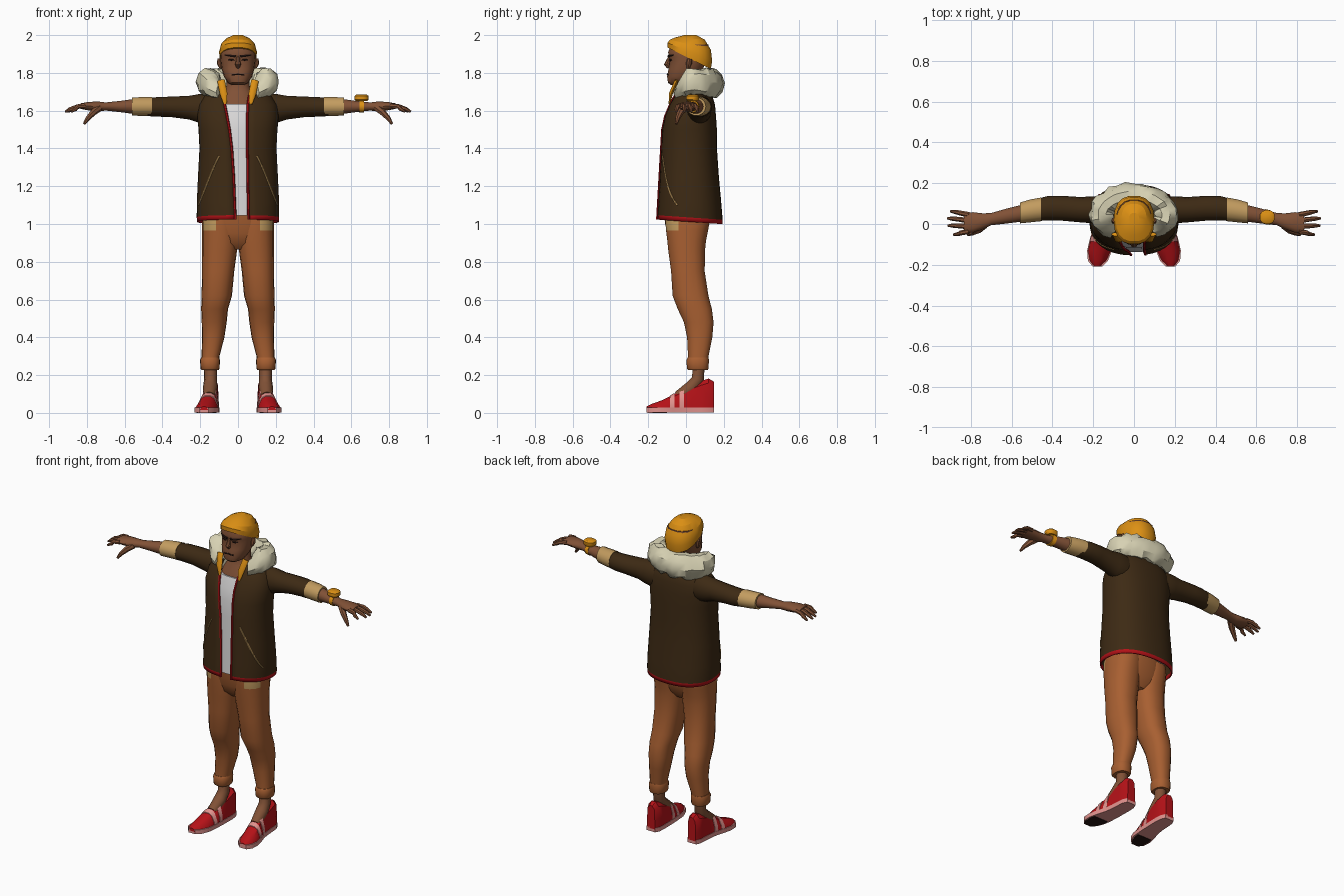
import bpy, bmesh, math, random
from mathutils import Vector

if "Cube" in bpy.data.objects:
    bpy.data.objects.remove(bpy.data.objects["Cube"])
random.seed(4)

MATS = {}
for name, c in {
    "jacket_brown": (0.047, 0.023, 0.007), "trim_red": (0.47, 0.006, 0.009),
    "shirt_white": (0.70, 0.69, 0.69), "fur_cream": (0.68, 0.64, 0.45),
    "cuff_tan": (0.54, 0.33, 0.115), "skin": (0.22, 0.083, 0.037),
    "trouser_rust": (0.39, 0.115, 0.031), "gold": (0.72, 0.28, 0.007),
    "sole_pink": (0.75, 0.29, 0.27), "dark": (0.018, 0.008, 0.006)}.items():
    m = bpy.data.materials.new(name)
    m.diffuse_color = (*c, 1)
    m.use_nodes = True
    m.node_tree.nodes["Principled BSDF"].inputs["Base Color"].default_value = m.diffuse_color
    MATS[name] = m


def loft(name, rings, mats, closed=True, rule=None, angle=40):
    """Skin a list of point rings; closed rings get end caps."""
    bm = bmesh.new()
    vs = [[bm.verts.new(p) for p in r] for r in rings]
    n = len(vs[0])
    for a, b in zip(vs, vs[1:]):
        for i in range(n if closed else n - 1):
            j = (i + 1) % n
            bm.faces.new((a[i], a[j], b[j], b[i]))
    if closed:
        bm.faces.new(vs[0])
        bm.faces.new(vs[-1])
    bmesh.ops.recalc_face_normals(bm, faces=bm.faces)
    if rule:
        for f in bm.faces:
            f.material_index = rule(f.calc_center_median())
    me = bpy.data.meshes.new(name)
    bm.to_mesh(me)
    bm.free()
    for m in mats.split():
        me.materials.append(MATS[m])
    ob = bpy.data.objects.new(name, me)
    bpy.context.collection.objects.link(ob)
    bpy.context.view_layer.objects.active = ob
    ob.select_set(True)
    if angle:
        bpy.ops.object.shade_smooth_by_angle(angle=math.radians(angle))
    ob.select_set(False)
    return ob


def spow(v, e):
    return math.copysign(abs(v) ** e, v)


def oval(row, cx=0, n=18, e=0.85, tilt=0, a0=0, a1=None):
    """Horizontal rounded ring from (z, half width, front y, back y)."""
    z, rx, yf, yb = row[:4]
    cy, ry = (yf + yb) / 2, (yb - yf) / 2
    out = []
    for i in range(n):
        t = a0 + (a1 - a0) * i / (n - 1) if a1 else 2 * math.pi * i / n
        y = cy + ry * spow(math.sin(t), e)
        out.append((cx + rx * spow(math.cos(t), e), y, z + tilt * y))
    return out


def column(name, rows, mats, cx=0, **kw):
    return loft(name, [oval(r, cx) for r in rows], mats, **kw)


def lerp_row(rows, z):
    for a, b in zip(rows, rows[1:]):
        if z <= b[0]:
            t = (z - a[0]) / (b[0] - a[0])
            return [p + (q - p) * t for p, q in zip(a, b)]
    return rows[-1]


def on_front(rows, x, z, out=0.002, e=0.85):
    """Point on the front of a column at x, z."""
    _, rx, yf, yb = lerp_row(rows, z)[:4]
    k = max(0, 1 - abs(x / rx) ** (2 / e)) ** (e / 2)
    return (x, (yf + yb) / 2 - (yb - yf) / 2 * k - out, z)


def tube(name, pts, radii, mat, n=8, flat=1, ref=(0, 1, 0)):
    pts = [Vector(p) for p in pts]
    if not isinstance(radii, (list, tuple)):
        radii = [radii] * len(pts)
    rings = []
    for i, p in enumerate(pts):
        t = (pts[min(i + 1, len(pts) - 1)] - pts[max(i - 1, 0)]).normalized()
        u = t.cross(Vector(ref)).normalized()
        v = t.cross(u)
        rings.append([p + radii[i] * (u * math.cos(a) + v * flat * math.sin(a))
                      for a in (2 * math.pi * k / n for k in range(n))])
    return loft(name, rings, mat)


def limb(name, rows, mat, s, n=14):
    """Sideways loft from (x, centre y, centre z, half y, half z)."""
    return loft(name, [[(s * x, y + ry * math.cos(a), z + rz * math.sin(a))
                        for a in (2 * math.pi * k / n for k in range(n))]
                       for x, y, z, ry, rz in rows], mat)


# Jacket: open shell; rows also hold the x of both front edges
JACKET = [(1.013, .213, -.15, .19, -.015, .056), (1.036, .215, -.15, .19, -.015, .056),
          (1.12, .214, -.145, .182, -.018, .054), (1.25, .208, -.138, .17, -.023, .052),
          (1.40, .20, -.13, .16, -.033, .05), (1.50, .205, -.125, .16, -.045, .05),
          (1.57, .212, -.11, .155, -.058, .05), (1.63, .203, -.085, .15, -.07, .052),
          (1.68, .17, -.06, .135, -.08, .06), (1.71, .12, -.04, .11, -.08, .06)]
rings = []
for r in JACKET:
    ang = lambda x: math.acos((abs(x) / r[1]) ** (1 / .85))
    rings.append(oval(r, n=34, a0=-ang(r[5]), a1=math.pi + ang(r[4]),
                      tilt=-.07 if r[0] < 1.1 else 0))
jacket = loft("jacket", rings, "jacket_brown trim_red", closed=False,
              rule=lambda c: int(c.z < 1.045 and c.z + .07 * c.y < 1.03))
sol = jacket.modifiers.new("thickness", 'SOLIDIFY')
sol.thickness, sol.offset = .008, 0
for side, k in (("right", 4), ("left", 5)):
    tube("zip_trim_" + side, [on_front(JACKET, r[k], r[0] + (.01 if r[0] < 1.1 else 0))
                              for r in JACKET[:9]], .007, "trim_red", n=6)

# Shirt, neck and chest
column("shirt", [(1.045, .18, -.138, .15), (1.25, .175, -.128, .14), (1.40, .17, -.121, .13),
                 (1.5, .17, -.116, .13), (1.57, .17, -.101, .12), (1.635, .13, -.078, .1)],
       "shirt_white")
column("neck", [(1.61, .11, -.076, .09), (1.66, .10, -.062, .09), (1.70, .075, -.04, .085),
                (1.73, .062, -.032, .08), (1.80, .06, -.03, .08)], "skin")

# Head and face
HEAD = [(1.735, .03, -.08, .0), (1.748, .055, -.096, .03), (1.78, .074, -.101, .06),
        (1.82, .087, -.094, .09), (1.865, .093, -.086, .11), (1.885, .094, -.092, .115),
        (1.91, .095, -.096, .12), (1.95, .086, -.08, .12)]
column("head", HEAD, "skin")
tube("nose", [(0, -.082, 1.89), (0, -.094, 1.865), (0, -.101, 1.845), (0, -.09, 1.83)],
     [.008, .011, .016, .011], "skin")
tube("mouth", [on_front(HEAD, x, 1.793 - abs(x) * .12, 0) for x in (-.034, -.017, 0, .017, .034)],
     .004, "dark", n=6, ref=(0, 0, 1))
for s, side in ((1, "left"), (-1, "right")):
    tube("brow_" + side, [on_front(HEAD, s * x, 1.886 + x * .12, 0) for x in (.012, .03, .05, .07)],
         [.007, .007, .006, .003], "dark", n=6, ref=(0, 0, 1))
    tube("eye_" + side, [on_front(HEAD, s * x, 1.869, 0) for x in (.02, .035, .052)],
         [.003, .006, .003], "dark", n=6, ref=(0, 0, 1))
    tube("ear_" + side, [(s * .09, .012, 1.825), (s * .096, .015, 1.85), (s * .097, .02, 1.875)],
         [.008, .016, .012], "skin")

# Cap, with its lower edge dropping to the back
loft("cap", [oval(r[:4], tilt=r[4]) for r in
             [(1.885, .098, -.099, .133, -.5), (1.92, .1, -.1, .14, -.4),
              (1.955, .09, -.086, .133, -.25), (1.984, .062, -.055, .1, -.08),
              (2.0, .025, -.01, .055, 0)]], "gold", angle=25)

# Fur collar: ragged tube around the neck, open at the front
rings = []
N = 26
for i in range(N + 1):
    f = abs(2 * i / N - 1)                        # 0 at the back, 1 at the front ends
    t = math.radians(-55 + 290 * i / N)
    end = max(0, (f - .75) / .25)
    d = Vector((math.cos(t), math.sin(t), 0))
    c = Vector((.157 * d.x, .045 + .095 * d.y, 1.745 + .01 * f - .06 * end))
    ring = []
    for k in range(10):
        a = 2 * math.pi * k / 10
        g = random.uniform(.85, 1.13) * (1 - .35 * end)
        ring.append(c + g * (d * .063 * math.cos(a) + Vector((0, 0, .074 * math.sin(a)))))
    rings.append(ring)
loft("fur_collar", rings, "fur_cream", angle=30)

# Hand finger paths
FINGERS = [(.045, .062, .90), (.016, .028, .915), (-.012, -.008, .912), (-.036, -.052, .885)]
# Leg rows: z, inner x, outer x, front y, back y
LEG = [(.24, .102, .192, .012, .115), (.3, .098, .193, .01, .12), (.4, .072, .19, .005, .14),
       (.48, .06, .192, -.012, .147), (.55, .053, .195, -.045, .138), (.62, .032, .193, -.072, .12),
       (.75, .02, .19, -.08, .1), (.86, .005, .19, -.095, .102), (.91, 0, .19, -.1, .107),
       (.965, 0, .19, -.107, .118), (1.005, 0, .19, -.11, .125), (1.04, 0, .185, -.11, .125)]
# Shoe stations: y, centre x, half width, top height
SHOE = [(-.208, .180, .022, .034), (-.18, .177, .046, .048), (-.13, .169, .057, .066),
        (-.07, .159, .053, .095), (-.02, .150, .047, .125), (.03, .146, .044, .145),
        (.08, .144, .043, .168), (.12, .144, .04, .182), (.148, .144, .028, .165)]


def shoe_ring(y, s, g=1.0):
    _, cx, w, h = lerp_row(SHOE, y)
    k = .62 + .25 * max(0, min(1, (y + .03) / .08))
    prof = [(-1, .02), (-.97, h * .45), (-k, h * .87), (-k * .4, h), (k * .4, h),
            (k, h * .87), (.97, h * .45), (1, .02)]
    return [(s * (cx + g * w * a), y, z * (g if z > .02 else 1)) for a, z in prof]


def sole_ring(y, s, g, z0, z1):
    _, cx, w, _ = lerp_row(SHOE, y)
    return [(s * (cx + g * w * a), y, z) for a, z in ((-1, z0), (1, z0), (1, z1), (-1, z1))]


for s, side in ((1, "left"), (-1, "right")):
    # Arm
    limb("sleeve_" + side, [(.08, .06, 1.605, .06, .075), (.16, .068, 1.608, .068, .084),
                            (.21, .07, 1.612, .066, .077), (.26, .07, 1.616, .062, .064),
                            (.35, .077, 1.62, .061, .056), (.42, .078, 1.62, .06, .053),
                            (.48, .068, 1.62, .054, .05)], "jacket_brown", s)
    limb("cuff_" + side, [(.455, .072, 1.622, .058, .052), (.51, .064, 1.622, .056, .051),
                          (.56, .054, 1.622, .051, .049)], "cuff_tan", s)
    limb("forearm_" + side, [(.54, .055, 1.622, .042, .042), (.62, .04, 1.622, .037, .031),
                             (.70, .024, 1.622, .03, .022), (.74, .014, 1.622, .038, .027),
                             (.79, .008, 1.624, .05, .023), (.835, .004, 1.624, .049, .015)],
         "skin", s)
    for i, (y0, y1, x1) in enumerate(FINGERS):
        tube(f"finger_{i + 1}_{side}", [(s * .81, y0, 1.626), (s * .85, (y0 + y1) / 2, 1.622),
                                        (s * (x1 - .025), y1 * .95, 1.608), (s * x1, y1, 1.594)],
             [.014, .0125, .011, .006], "skin", n=7)
    tube("thumb_" + side, [(s * .735, -.005, 1.615), (s * .765, -.03, 1.592),
                           (s * .795, -.045, 1.56), (s * .815, -.052, 1.53)],
         [.02, .018, .013, .007], "skin", n=7)

    # Shirt collar lapel and pocket piping
    tube("lapel_" + side, [(s * .068, -.088, 1.635), (s * .076, -.08, 1.69), (s * .09, -.05, 1.76)],
         [.008, .02, .02], "gold", flat=.5)
    tube("pocket_piping_" + side,
         [on_front(JACKET, s * (.10 + .106 * t ** .9), 1.36 - .26 * t, .004)
          for t in (0, .15, .3, .45, .6, .75, .9, 1)], .005, "cuff_tan", n=6)

    # Trouser leg, turn-up and ankle
    loft("trouser_leg_" + side,
         [oval((z, (b - a) / 2, f, k), cx=s * (a + b) / 2) for z, a, b, f, k in LEG],
         "trouser_rust cuff_tan",
         rule=lambda c: int(c.z > .965 and .1 < abs(c.x) < .18 and c.y < -.03))
    column("turn_up_" + side, [(.228, .046, .01, .116), (.235, .05, .004, .12),
                               (.28, .053, .002, .122), (.292, .048, .008, .12)],
           "trouser_rust", cx=s * .148)
    tube("ankle_" + side, [(s * .145, .066, .26), (s * .145, .064, .18), (s * .147, .03, .135),
                           (s * .152, -.04, .085)], [.034, .034, .038, .032], "skin", n=10)

    # Shoe, sole, tread patch and straps
    loft("shoe_" + side, [shoe_ring(r[0], s) for r in SHOE], "trim_red", angle=35)
    loft("sole_" + side, [sole_ring(r[0], s, 1.07, .002, .028) for r in SHOE], "sole_pink")
    loft("tread_" + side, [sole_ring(y, s, .9, 0, .005) for y in (-.203, -.18, -.13, -.1)], "dark")
    for i, (a, b) in enumerate(((-.085, -.06), (-.035, -.01))):
        loft(f"strap_{i + 1}_{side}", [shoe_ring(a, s, 1.05), shoe_ring(b, s, 1.05)], "sole_pink")

# Trouser seat joining both legs
column("trouser_seat", [(.865, .05, -.05, .07), (.90, .15, -.085, .095), (.95, .18, -.1, .112),
                        (1.0, .187, -.112, .125), (1.055, .185, -.118, .13)], "trouser_rust")

# Wristwatch on the left arm
limb("watch_band", [(.643, .036, 1.622, .037, .034), (.668, .032, 1.622, .036, .033)], "gold", 1)
column("watch_face", [(1.65, .03, .008, .062), (1.658, .037, .0, .068), (1.678, .037, .0, .068),
                      (1.685, .028, .01, .06)], "gold", cx=.654)
